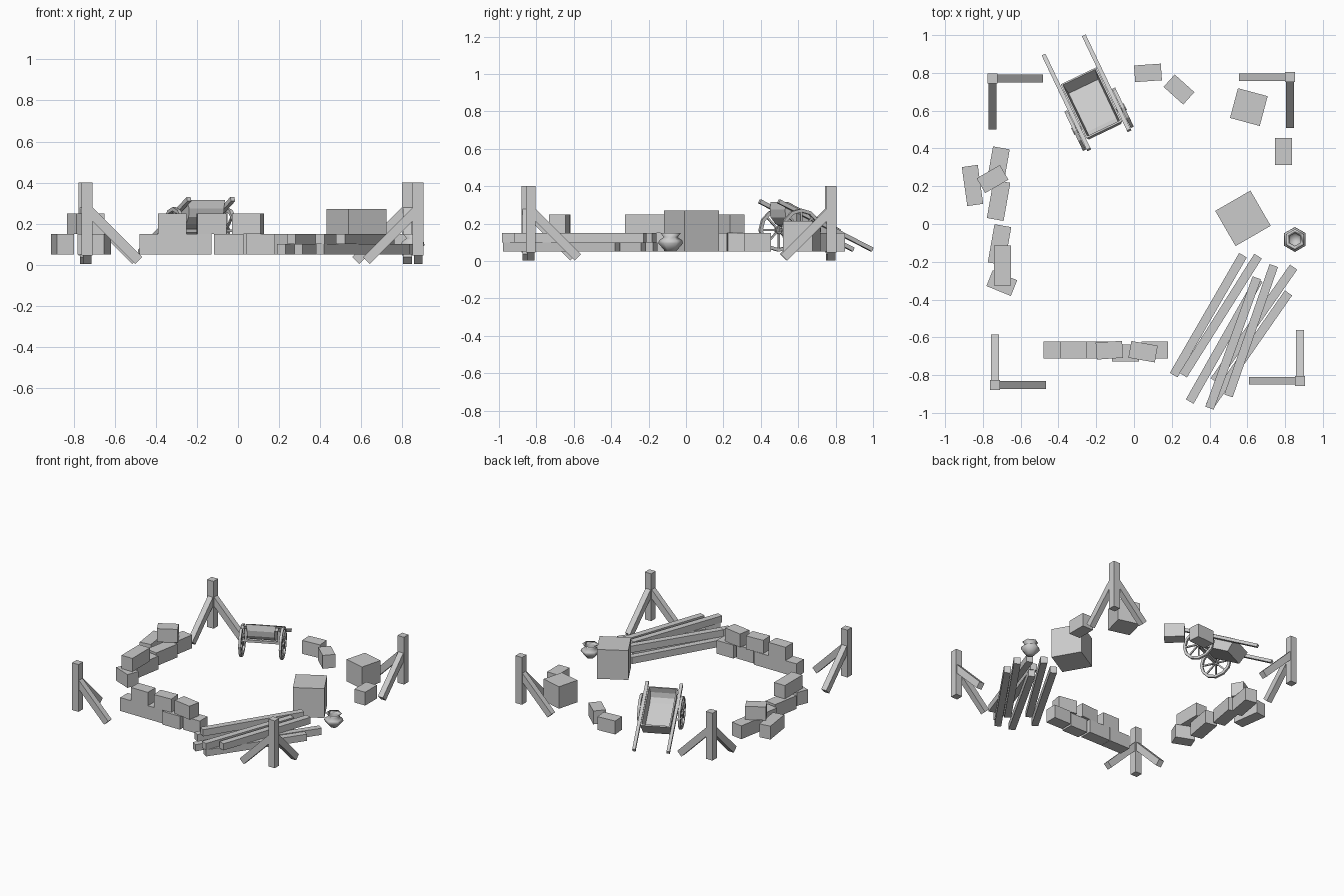
import bpy, bmesh
from math import radians, pi, sin, cos
from mathutils import Matrix, Vector

if "Cube" in bpy.data.objects:
    bpy.data.objects.remove(bpy.data.objects["Cube"])

GROUND, H = 0.05, 0.1


def mesh_object(name, bm, smooth=False):
    bmesh.ops.recalc_face_normals(bm, faces=bm.faces)
    me = bpy.data.meshes.new(name)
    bm.to_mesh(me)
    bm.free()
    ob = bpy.data.objects.new(name, me)
    bpy.context.collection.objects.link(ob)
    if smooth:
        for p in me.polygons:
            p.use_smooth = True
    return ob


def box(name, loc, size, rot=None):
    bm = bmesh.new()
    bmesh.ops.create_cube(bm, size=1, matrix=Matrix.Diagonal((*size, 1)))
    ob = mesh_object(name, bm)
    ob.matrix_world = Matrix.Translation(loc) @ (rot or Matrix())
    return ob


def beam(name, a, b, width, height):
    a, b = Vector(a), Vector(b)
    rot = (b - a).to_track_quat('Y', 'Z').to_matrix().to_4x4()
    return box(name, (a + b) / 2, (width, (b - a).length, height), rot)


def block(name, x, y, sx, sy, angle=0, z=GROUND, h=H):
    return box(name, (x, y, z + h / 2), (sx, sy, h), Matrix.Rotation(radians(angle), 4, 'Z'))


# Corner posts, each with two sloping braces pointing along the walls
for label, x, y, dx, dy in (("back_left", -.75, .77, 1, -1), ("back_right", .826, .777, -1, -1),
                            ("front_left", -.735, -.853, 1, 1), ("front_right", .878, -.83, -1, 1)):
    block(f"post_{label}", x, y, .053, .053, z=.045, h=.355)
    for axis, ux, uy in (("x", dx, 0), ("y", 0, dy)):
        beam(f"brace_{axis}_{label}", (x, y, .272), (x + ux * .252, y + uy * .252, .02), .042, .048)

# Stone blocks: x, y, size x, size y, angle, layer
stones = [
    (-.72, .302, .09, .205, -10, 0), (-.717, .125, .09, .205, -10, 0),
    (-.712, -.11, .09, .205, -10, 0), (-.70, -.313, .14, .09, -22, 0),
    (-.695, -.22, .09, .21, 0, 1), (-.855, .204, .085, .208, 8, 0),
    (-.749, .238, .142, .09, 30, 1),
    (-.394, -.667, .172, .09, 0, 0), (-.218, -.667, .176, .09, 0, 0),
    (-.045, -.682, .142, .09, 0, 0), (.111, -.667, .14, .09, 0, 0),
    (-.32, -.667, .14, .09, 0, 1), (-.13, -.668, .14, .09, 4, 1), (.048, -.676, .142, .09, -10, 1),
    (.791, .384, .09, .142, 0, 0),
    (.074, .80, .142, .088, 4, 0), (.238, .712, .14, .088, -42, 0),
]
for i, (x, y, sx, sy, ang, layer) in enumerate(stones):
    block(f"stone_block_{i}", x, y, sx, sy, ang, GROUND + layer * H)

# Crates
block("large_crate", .577, .03, .215, .215, 30, h=.22)
block("small_crate", .608, .619, .163, .163, -15, h=.165)

# Timber pile: start xy, end xy, layer
planks = [
    (.577, -.165, .21, -.80, 0), (.66, -.295, .295, -.94, 0),
    (.845, -.228, .425, -.83, 0), (.818, -.365, .40, -.965, 0),
    (.657, -.17, .26, -.80, 1), (.65, -.285, .40, -.975, 1), (.74, -.22, .50, -.91, 1),
]
for i, (x0, y0, x1, y1, layer) in enumerate(planks):
    z = GROUND + .025 + layer * .05
    beam(f"plank_{i}", (x0, y0, z), (x1, y1, z), .047, .05)


def lathe(bm, profile, sides, phase=0.0, close=False):
    rings = [[bm.verts.new((r * cos(phase + 2 * pi * k / sides), r * sin(phase + 2 * pi * k / sides), z))
              for k in range(sides)] for r, z in profile]
    pairs = list(zip(rings, rings[1:])) + ([(rings[-1], rings[0])] if close else [])
    for a, b in pairs:
        for k in range(sides):
            n = (k + 1) % sides
            bm.faces.new((a[k], a[n], b[n], b[k]))
    return rings


# Six-sided pot with a flared rim
bm = bmesh.new()
rings = lathe(bm, [(.028, 0), (.066, .045), (.062, .06), (.037, .078), (.055, .1),
                   (.034, .08), (.05, .05), (.022, .012)], 6, pi / 2)
bm.faces.new(rings[0])
bm.faces.new(rings[-1])
mesh_object("pot", bm, True).location = (.852, -.082, GROUND)

# Hand cart: level frame for the wheels, tilted frame for the bed and shafts
frame = Matrix.Translation((-.185, .555, 0)) @ Matrix.Rotation(radians(25.5), 4, 'Z')
tilted = frame @ Matrix.Translation((0, 0, .262)) @ Matrix.Rotation(radians(-25), 4, 'X')
AXLE_Z, R = .165, .115

for side, s in (("left", -1), ("right", 1)):
    shaft = box(f"cart_shaft_{side}", (0, 0, 0), (.022, .61, .022))
    shaft.matrix_world = tilted @ Matrix.Translation((s * .118, .17, 0))
    # Wheel with rim, hub and spokes
    bm = bmesh.new()
    lathe(bm, [(R, -.009), (R, .009), (R - .018, .009), (R - .018, -.009)], 12, close=True)
    bmesh.ops.create_cone(bm, cap_ends=True, segments=8, radius1=.02, radius2=.02, depth=.028)
    for k in range(8):
        m = Matrix.Rotation(2 * pi * k / 8, 4, 'Z') @ Matrix.Translation((.055, 0, 0))
        bmesh.ops.create_cube(bm, size=1, matrix=m @ Matrix.Diagonal((.09, .01, .01, 1)))
    wheel = mesh_object(f"cart_wheel_{side}", bm)
    wheel.matrix_world = (frame @ Matrix.Translation((s * .14, 0, AXLE_Z))
                          @ Matrix.Rotation(pi / 2, 4, 'Y'))
    # Strut joining shaft to axle
    strut = box(f"cart_strut_{side}", (0, 0, 0), (.018, .022, .1))
    strut.matrix_world = frame @ Matrix.Translation((s * .115, 0, .21))

axle = box("cart_axle", (0, 0, 0), (.28, .018, .018))
axle.matrix_world = frame @ Matrix.Translation((0, 0, AXLE_Z))

# Cart bed: open tray with a curved front end, extruded from rounded side outline
outline = [(.27, .022), (.25, -.075), (-.01, -.075), (-.05, -.055), (-.072, -.02), (-.08, .022)]
bm = bmesh.new()
cols = []
for s in (-1, 1):
    cols.append([bm.verts.new((s * (.104 if z > 0 else .094), y, z)) for y, z in outline])
    bm.faces.new(cols[-1])
for k in range(len(outline) - 1):
    bm.faces.new((cols[0][k], cols[0][k + 1], cols[1][k + 1], cols[1][k]))
bed = mesh_object("cart_bed", bm)
bed.matrix_world = tilted
wall = bed.modifiers.new("wall", 'SOLIDIFY')
wall.thickness = .014
wall.offset = -1
